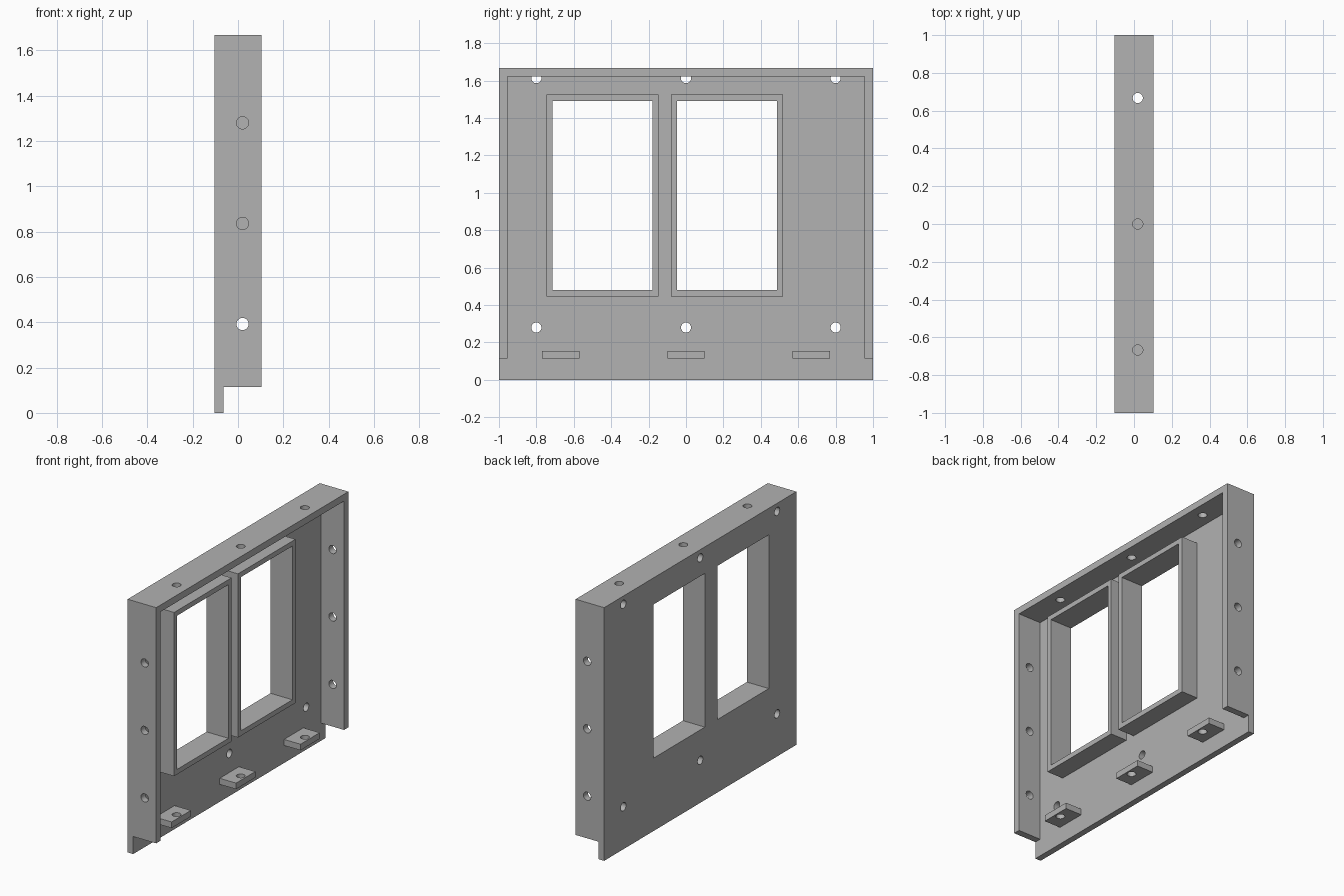
import bpy
import bmesh
from math import pi
from mathutils import Matrix, Vector

if "Cube" in bpy.data.objects:
    bpy.data.objects.remove(bpy.data.objects["Cube"])

# Overall sizes
X0, X1 = -0.104, 0.104      # back and open edge of the panel
SKIN = -0.063               # inner face of the back sheet
TOP, FOOT = 1.667, 0.115    # top of panel, underside of flanges
WALL = 0.045                # flange thickness
LIP = 0.056                 # reach of window frames and tabs
HOLE_X, RADIUS = 0.02, 0.027

metal = bpy.data.materials.new("grey metal")
metal.use_nodes = True
metal.diffuse_color = (0.445, 0.445, 0.445, 1)
metal.node_tree.nodes["Principled BSDF"].inputs["Base Color"].default_value = metal.diffuse_color


def add_box(bm, low, high):
    low, high = Vector(low), Vector(high)
    size = Matrix.Diagonal((*(high - low), 1))
    bmesh.ops.create_cube(bm, size=1, matrix=Matrix.Translation((low + high) / 2) @ size)


def add_rod(bm, centre, axis, length=0.1):
    turn = {"X": Matrix.Rotation(pi / 2, 4, "Y"),
            "Y": Matrix.Rotation(pi / 2, 4, "X"),
            "Z": Matrix.Identity(4)}[axis]
    bmesh.ops.create_cone(bm, cap_ends=True, segments=32, radius1=RADIUS, radius2=RADIUS,
                          depth=length, matrix=Matrix.Translation(centre) @ turn)


def finish(bm, name):
    mesh = bpy.data.meshes.new(name)
    bm.to_mesh(mesh)
    bm.free()
    mesh.materials.append(metal)
    obj = bpy.data.objects.new(name, mesh)
    bpy.context.collection.objects.link(obj)
    return obj


def combine(target, bm, operation):
    tool = finish(bm, "helper")
    tool.hide_render = True
    mod = target.modifiers.new(operation, "BOOLEAN")
    mod.operation, mod.solver, mod.object = operation, "EXACT", tool
    bpy.context.view_layer.objects.active = target
    bpy.ops.object.modifier_apply(modifier=mod.name)
    bpy.data.objects.remove(tool)


# Solid panel block
bm = bmesh.new()
add_box(bm, (X0, -1, 0), (X1, 1, TOP))
panel = finish(bm, "window_panel")

# Hollow between the flanges, open at the bottom
bm = bmesh.new()
add_box(bm, (SKIN, WALL - 1, -0.1), (0.3, 1 - WALL, TOP - WALL))
combine(panel, bm, "DIFFERENCE")

# Step under the side flanges
bm = bmesh.new()
add_box(bm, (SKIN, -1.1, -0.1), (0.3, 1.1, FOOT))
combine(panel, bm, "DIFFERENCE")

# Window frames and bolt tabs standing on the back sheet
bm = bmesh.new()
for y in (-0.745, -0.08):
    add_box(bm, (-0.085, y, 0.447), (LIP, y + 0.598, 1.525))
for y in (-0.67, 0, 0.67):
    add_box(bm, (-0.085, y - 0.1, FOOT), (LIP, y + 0.1, 0.155))
combine(panel, bm, "UNION")

# Window openings
bm = bmesh.new()
for y in (-0.713, -0.048):
    add_box(bm, (-0.3, y, 0.48), (0.3, y + 0.534, 1.492))
combine(panel, bm, "DIFFERENCE")

# Bolt holes in top flange, tabs, side flanges and back sheet
bm = bmesh.new()
for y in (-0.667, 0, 0.667):
    for z in (TOP - WALL / 2, 0.135):
        add_rod(bm, (HOLE_X, y, z), "Z")
for y in (WALL / 2 - 1, 1 - WALL / 2):
    for z in (0.392, 0.836, 1.28):
        add_rod(bm, (HOLE_X, y, z), "Y")
for y in (-0.8, 0, 0.8):
    for z in (0.28, 1.613):
        add_rod(bm, (SKIN - 0.0495, y, z), "X")
combine(panel, bm, "DIFFERENCE")

# Smooth hole walls, crisp edges elsewhere
bpy.ops.object.select_all(action="DESELECT")
panel.select_set(True)
bpy.context.view_layer.objects.active = panel
bpy.ops.object.shade_smooth_by_angle()
